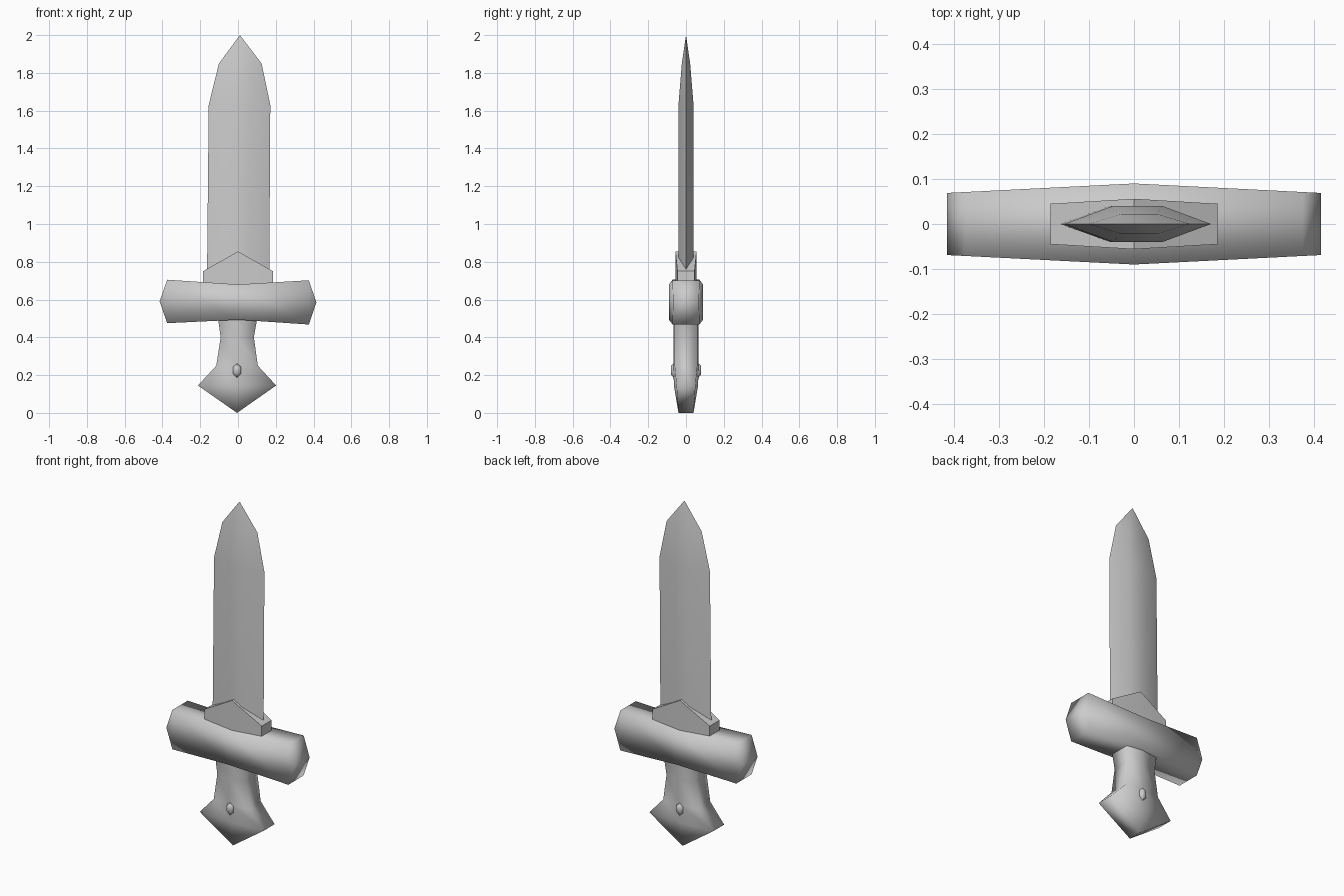
import bpy
import bmesh
from math import sin, cos, pi, radians

cube = bpy.data.objects.get("Cube")
if cube:
    bpy.data.objects.remove(cube, do_unlink=True)

# Single grey colour for the whole model
GREY = (0.6, 0.6, 0.6, 1.0)
grey = bpy.data.materials.new("plain_grey")
grey.use_nodes = True
grey.diffuse_color = GREY
grey.node_tree.nodes["Principled BSDF"].inputs["Base Color"].default_value = GREY


def loft(name, rings, smooth_angle):
    """Skin rings of equal length, cap both ends and merge collapsed points."""
    bm = bmesh.new()
    loops = [[bm.verts.new(p) for p in ring] for ring in rings]
    count = len(loops[0])
    for a, b in zip(loops, loops[1:]):
        for i in range(count):
            j = (i + 1) % count
            bm.faces.new((a[i], a[j], b[j], b[i]))
    bm.faces.new(loops[0])
    bm.faces.new(loops[-1])
    bmesh.ops.remove_doubles(bm, verts=bm.verts[:], dist=0.0005)
    bmesh.ops.recalc_face_normals(bm, faces=bm.faces[:])
    mesh = bpy.data.meshes.new(name)
    bm.to_mesh(mesh)
    bm.free()
    mesh.materials.append(grey)
    obj = bpy.data.objects.new(name, mesh)
    bpy.context.collection.objects.link(obj)
    bpy.ops.object.select_all(action='DESELECT')
    obj.select_set(True)
    bpy.context.view_layer.objects.active = obj
    bpy.ops.object.shade_smooth_by_angle(angle=radians(smooth_angle))
    return obj


def blade_ring(z, cx, half_x, flat, half_y):
    """Flattened hexagon with sharp edges on both sides."""
    return [(cx - half_x, 0, z), (cx - flat, -half_y, z), (cx + flat, -half_y, z),
            (cx + half_x, 0, z), (cx + flat, half_y, z), (cx - flat, half_y, z)]


def column(x, low, high, half_y):
    """Upright rectangle across the width, used for guard and collar."""
    return [(x, -half_y, low), (x, half_y, low), (x, half_y, high), (x, -half_y, high)]


def grip_ring(z, cx, half_x, side_y, mid_y):
    """Level six-point outline, thickest along the middle."""
    return [(cx - half_x, -side_y, z), (cx, -mid_y, z), (cx + half_x, -side_y, z),
            (cx + half_x, side_y, z), (cx, mid_y, z), (cx - half_x, side_y, z)]


# Blade with a pointed tip
loft("blade", [
    blade_ring(0.62, 0.0, 0.165, 0.055, 0.04),
    blade_ring(1.63, 0.008, 0.163, 0.055, 0.04),
    blade_ring(1.85, 0.012, 0.113, 0.04, 0.022),
    blade_ring(2.0, 0.01, 0, 0, 0),
], 50)

# Gabled collar at the root of the blade
loft("collar", [
    column(-0.185, 0.62, 0.75, 0.045),
    column(0, 0.62, 0.855, 0.056),
    column(0.185, 0.62, 0.75, 0.045),
], 35)

# Crossguard with wedge ends
loft("guard", [
    column(-0.415, 0.59, 0.59, 0.069),
    column(-0.375, 0.475, 0.705, 0.071),
    column(0, 0.493, 0.68, 0.09),
    column(0.375, 0.468, 0.702, 0.071),
    column(0.415, 0.585, 0.585, 0.069),
], 120)

# Waisted grip flowing into the pointed pommel
loft("grip_and_pommel", [
    grip_ring(0.56, -0.002, 0.115, 0.06, 0.066),
    grip_ring(0.49, -0.002, 0.102, 0.06, 0.066),
    grip_ring(0.40, -0.004, 0.088, 0.06, 0.066),
    grip_ring(0.25, -0.005, 0.110, 0.06, 0.067),
    grip_ring(0.145, -0.005, 0.207, 0.05, 0.064),
    grip_ring(0, -0.005, 0, 0.04, 0.04),
], 120)

# Small six-sided stud showing on both faces of the pommel
loft("pommel_stud", [
    [(-0.005 + 0.024 * s * sin(i * pi / 3), y, 0.225 + 0.038 * s * cos(i * pi / 3))
     for i in range(6)]
    for y, s in ((-0.08, 0.6), (-0.066, 1), (0.066, 1), (0.08, 0.6))
], 60)
